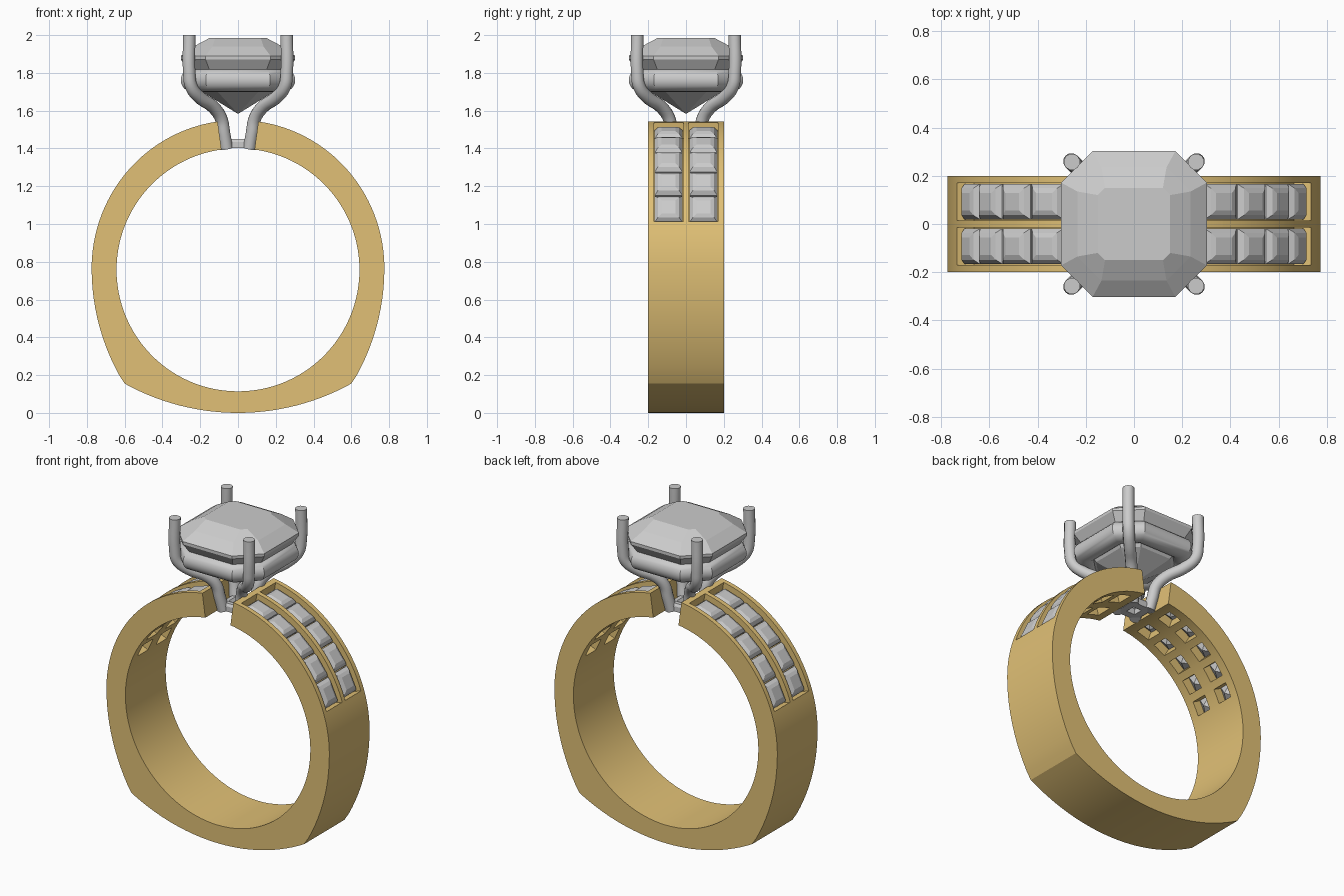
import bpy, bmesh
from math import sin, cos, tan, pi, radians, atan2, asin
from mathutils import Vector, Matrix

if "Cube" in bpy.data.objects:
    bpy.data.objects.remove(bpy.data.objects["Cube"])

gold = bpy.data.materials.new("gold")
gold.diffuse_color = (0.75, 0.53, 0.18, 1)
gold.use_nodes = True
gold.node_tree.nodes["Principled BSDF"].inputs["Base Color"].default_value = gold.diffuse_color
CZ = 0.765                       # centre height of the shoulder curve


def finish(name, bm, smooth=None, mat=None):
    bmesh.ops.recalc_face_normals(bm, faces=bm.faces)
    me = bpy.data.meshes.new(name)
    bm.to_mesh(me)
    bm.free()
    if smooth:
        me.shade_smooth()
        me.set_sharp_from_angle(angle=radians(smooth))
    if mat:
        me.materials.append(mat)
    ob = bpy.data.objects.new(name, me)
    bpy.context.collection.objects.link(ob)
    return ob


def loft(bm, rings, closed=False, tip=None, M=Matrix()):
    """Skin a stack of rings; cap the ends, or close to a point below the first ring."""
    vs = [[bm.verts.new(M @ Vector(p)) for p in r] for r in rings]
    n = len(vs[0])
    for a, b in zip(vs, vs[1:] + ([vs[0]] if closed else [])):
        for i in range(n):
            j = (i + 1) % n
            bm.faces.new((a[i], a[j], b[j], b[i]))
    if closed:
        return
    bm.faces.new(vs[-1])
    if tip is None:
        bm.faces.new(vs[0][::-1])
    else:
        t = bm.verts.new(M @ Vector(tip))
        for i in range(n):
            bm.faces.new((t, vs[0][(i + 1) % n], vs[0][i]))


def rect(hx, hy, z):
    return [(hx, -hy, z), (hx, hy, z), (-hx, hy, z), (-hx, -hy, z)]


def octa(h, c, z):
    return [(h, -c, z), (h, c, z), (c, h, z), (-c, h, z),
            (-h, c, z), (-h, -c, z), (-c, -h, z), (c, -h, z)]


# Band: outer outline of the right half, from the top gap down to the bottom
half = [(0.775 * cos(radians(82 - 82 * i / 40)), CZ + 0.785 * sin(radians(82 - 82 * i / 40)))
        for i in range(41)]
R, a1 = 1.168, asin((CZ - 0.155) / 1.168)
half += [(0.775 - R + R * cos(a1 * i / 12), CZ - R * sin(a1 * i / 12)) for i in range(1, 12)]
R, a2 = 1.239, asin(0.6 / 1.239)
half += [(R * sin(a2 * (1 - i / 14)), R - R * cos(a2 * (1 - i / 14))) for i in range(15)]
outline = half + [(-x, z) for x, z in half[-2::-1]]
stations = []
for x, z in outline:
    t = atan2(z - 0.757, x)
    ix, iz = 0.643 * cos(t), 0.757 + 0.643 * sin(t)
    stations.append([(x, -0.2, z), (x, 0.2, z), (ix, 0.2, iz), (ix, -0.2, iz)])
bm = bmesh.new()
loft(bm, stations)
band = finish("ring_band", bm, None, gold)

# Channels, windows and small stones, two rows on each shoulder
channels, windows, gems = bmesh.new(), bmesh.new(), bmesh.new()
for side in (-1, 1):
    for y in (-0.0925, 0.0925):
        arc = []
        for i in range(25):
            t = radians(18.6 + 60.9 * i / 24)
            arc.append([(side * r * cos(t), y + d, CZ + r * sin(t))
                        for r, d in ((0.7, -0.078), (0.7, 0.078), (0.86, 0.078), (0.86, -0.078))])
        loft(channels, arc)
        for k in range(5):
            turn = side * radians(90 - (25 + 12 * k))
            M = (Matrix.Translation((0, y, CZ)) @ Matrix.Rotation(turn, 4, 'Y'))
            loft(windows, [rect(0.042, 0.05, 0.59), rect(0.047, 0.054, 0.72)], M=M)
            loft(gems, [rect(0.057, 0.055, 0.70), rect(0.075, 0.073, 0.73), rect(0.075, 0.073, 0.742),
                        rect(0.058, 0.056, 0.763), rect(0.038, 0.036, 0.771)],
                 tip=(0, 0, 0.655), M=M)
finish("shoulder_stones", gems)

# Cut the band
cutters = [finish("channel_cutter", channels), finish("window_cutter", windows)]
for c in cutters:
    c.hide_render = True
    m = band.modifiers.new("cut", 'BOOLEAN')
    m.operation, m.solver, m.object = 'DIFFERENCE', 'EXACT', c
bpy.context.view_layer.update()
cut = bpy.data.meshes.new_from_object(band.evaluated_get(bpy.context.evaluated_depsgraph_get()))
band.modifiers.clear()
band.data = cut
cut.materials.clear()
cut.materials.append(gold)
cut.shade_smooth()
cut.set_sharp_from_angle(angle=radians(20))
for c in cutters:
    bpy.data.objects.remove(c)

# Centre stone: cut-corner step cut with pointed pavilion
bm = bmesh.new()
loft(bm, [octa(0.19, 0.108, 1.70), octa(0.303, 0.172, 1.872), octa(0.303, 0.172, 1.89),
          octa(0.235, 0.135, 1.94), octa(0.15, 0.12, 1.985)], tip=(0, 0, 1.583))
finish("centre_stone", bm)

# Gallery rail: mitred octagonal tube under the stone
bm = bmesh.new()
rings = []
for i in range(24):
    d = 0.062 * cos(2 * pi * i / 24)
    rings.append(octa(0.241 + d, 0.145 + d * tan(pi / 8), 1.762 + 0.062 * sin(2 * pi * i / 24)))
loft(bm, rings, closed=True)
finish("gallery_rail", bm, 30)

# Small square base joining the prong feet
bm = bmesh.new()
loft(bm, [rect(h, h, z) for h, z in ((0.03, 1.402), (0.075, 1.402), (0.075, 1.435),
                                    (0.065, 1.45), (0.04, 1.45), (0.03, 1.435))], closed=True)
finish("prong_base", bm)

# Four bent prongs
path = [(0.06, 1.40), (0.074, 1.48), (0.09, 1.56), (0.13, 1.618), (0.205, 1.672),
        (0.248, 1.73), (0.258, 1.80), (0.258, 2.0)]
for n, (sx, sy) in enumerate(((-1, -1), (1, -1), (1, 1), (-1, 1))):
    cu = bpy.data.curves.new("prong_path", 'CURVE')
    cu.dimensions = '3D'
    cu.bevel_depth, cu.bevel_resolution, cu.use_fill_caps = 0.034, 4, True
    cu.resolution_u = 5
    sp = cu.splines.new('BEZIER')
    sp.bezier_points.add(len(path) - 1)
    for bp, (d, z) in zip(sp.bezier_points, path):
        bp.co = (sx * d, sy * d, z)
        bp.handle_left_type = bp.handle_right_type = 'AUTO'
    tmp = bpy.data.objects.new("prong_path", cu)
    bpy.context.collection.objects.link(tmp)
    bpy.context.view_layer.update()
    me = bpy.data.meshes.new_from_object(tmp.evaluated_get(bpy.context.evaluated_depsgraph_get()))
    bpy.data.objects.remove(tmp)
    bm = bmesh.new()
    bm.from_mesh(me)
    bmesh.ops.remove_doubles(bm, verts=bm.verts, dist=0.0005)
    finish(f"prong_{n + 1}", bm, 40)
